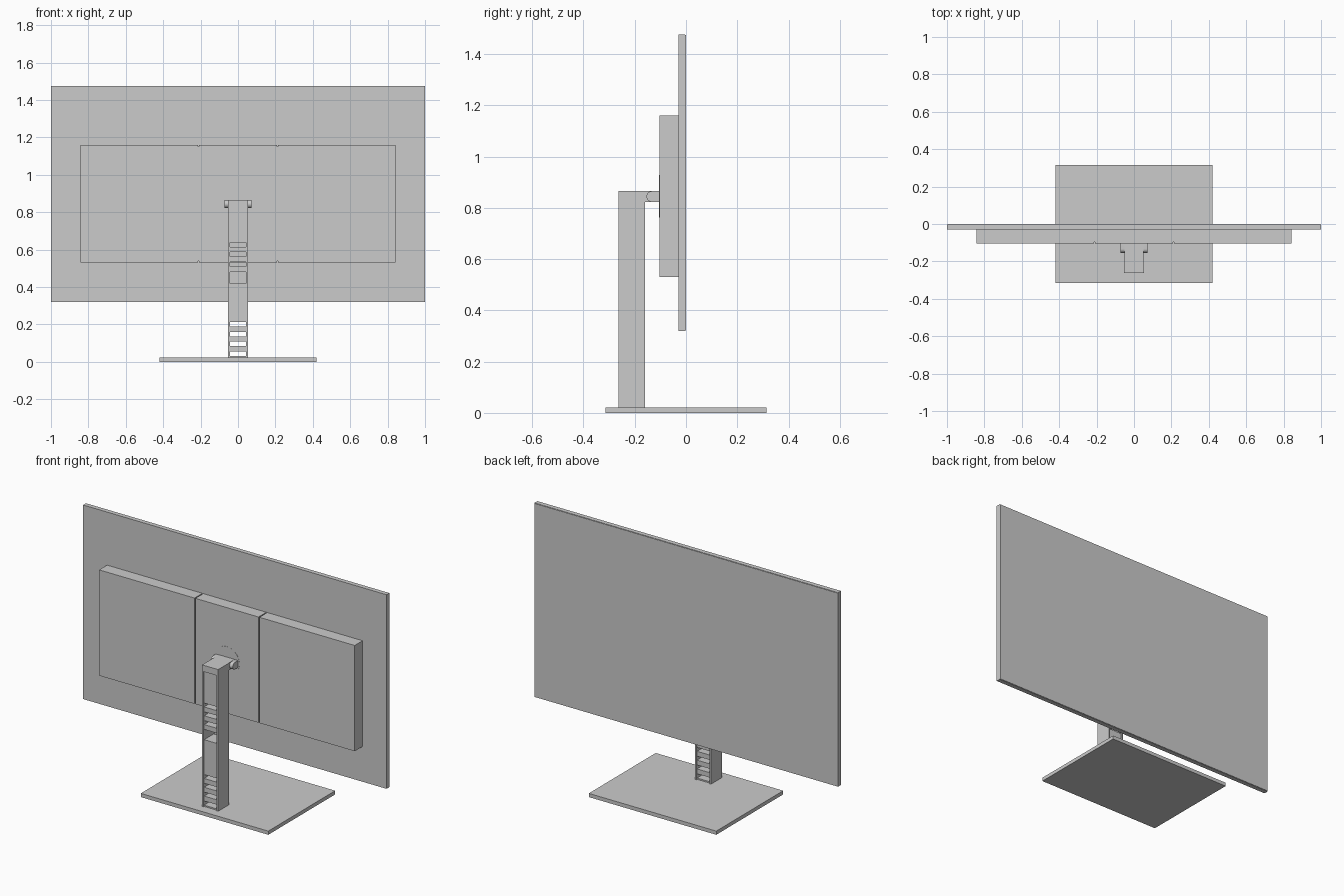
import bpy, bmesh, math
from mathutils import Matrix

if "Cube" in bpy.data.objects:
    bpy.data.objects.remove(bpy.data.objects["Cube"])


def finish(name, bm):
    mesh = bpy.data.meshes.new(name)
    bmesh.ops.recalc_face_normals(bm, faces=bm.faces)
    bm.to_mesh(mesh)
    bm.free()
    ob = bpy.data.objects.new(name, mesh)
    bpy.context.collection.objects.link(ob)
    return ob


def box(name, x0, x1, y0, y1, z0, z1):
    bm = bmesh.new()
    bmesh.ops.create_cube(bm, size=1)
    for v in bm.verts:
        v.co.x = x1 if v.co.x > 0 else x0
        v.co.y = y1 if v.co.y > 0 else y0
        v.co.z = z1 if v.co.z > 0 else z0
    return finish(name, bm)


def extrude_x(name, profile, x0, x1):
    bm = bmesh.new()
    face = bm.faces.new([bm.verts.new((x0, y, z)) for y, z in profile])
    ext = bmesh.ops.extrude_face_region(bm, geom=[face])
    for v in ext["geom"]:
        if isinstance(v, bmesh.types.BMVert):
            v.co.x = x1
    return finish(name, bm)


def smooth(ob):
    bpy.ops.object.select_all(action='DESELECT')
    bpy.context.view_layer.objects.active = ob
    ob.select_set(True)
    bpy.ops.object.shade_smooth_by_angle(angle=math.radians(30))


# Screen panel with a thin front glass
box("screen_housing", -1, 1, -0.03, -0.003, 0.32, 1.476)
box("screen_glass", -0.998, 0.998, -0.003, 0, 0.322, 1.474)

# Rear housing: three covers separated by narrow grooves over a core
box("rear_core", -0.83, 0.83, -0.096, -0.03, 0.538, 1.152)
box("rear_cover_centre", -0.208, 0.208, -0.104, -0.03, 0.53, 1.16)
for side, x0, x1 in (("left", -0.842, -0.214), ("right", 0.214, 0.842)):
    box("rear_cover_" + side, x0, x1, -0.104, -0.03, 0.53, 1.16)

# Round mounting plate on the rear
bm = bmesh.new()
bmesh.ops.create_cone(bm, cap_ends=True, segments=48, radius1=0.083, radius2=0.083, depth=0.004,
                      matrix=Matrix.Translation((0, -0.103, 0.845)) @ Matrix.Rotation(math.pi / 2, 4, 'X'))
smooth(finish("mount_plate", bm))

# Tilt hinge with a rounded end, and the arm joining it to the column
r, cy, cz = 0.021, -0.133, 0.844
arc = [(cy - r * math.sin(math.pi * i / 16), cz + r * math.cos(math.pi * i / 16)) for i in range(17)]
smooth(extrude_x("tilt_hinge", arc + [(-0.102, cz - r), (-0.102, cz + r)], -0.073, 0.073))
box("mount_arm", -0.052, 0.052, -0.165, -0.102, 0.822, 0.866)

# Column: side walls, cap, and a ladder of infill panels and rungs
for side, s in (("left", -1), ("right", 1)):
    x0, x1 = sorted((s * 0.044, s * 0.053))
    box("column_wall_" + side, x0, x1, -0.263, -0.16, 0.022, 0.866)
box("column_cap", -0.044, 0.044, -0.263, -0.16, 0.828, 0.866)
infill = [("sill", 0.022, 0.03), ("lower_panel", 0.212, 0.42), ("upper_panel", 0.638, 0.828)]
for n, start in enumerate((0.055, 0.481)):
    for i in range(3):
        z = start + i * 0.0525
        infill.append((f"rung_{n}_{i}", z, z + 0.029))
for name, z0, z1 in infill:
    box("column_" + name, -0.044, 0.044, -0.256, -0.167, z0, z1)

# Base plate
box("base_plate", -0.42, 0.42, -0.315, 0.315, 0, 0.022)
